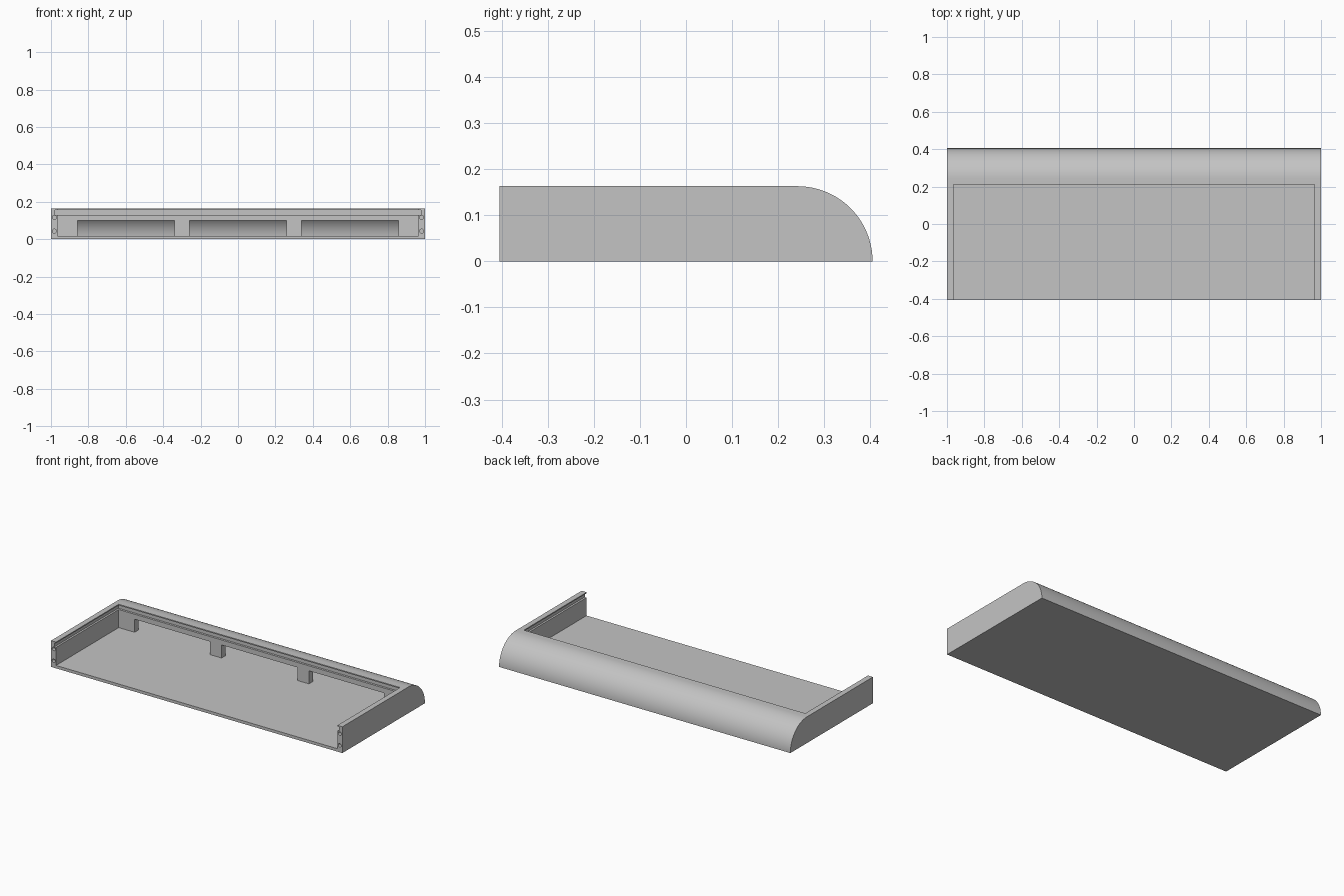
import bpy
import math

if "Cube" in bpy.data.objects:
    bpy.data.objects.remove(bpy.data.objects["Cube"])

# Main dimensions
HALF, FRONT, BACK, TOP = 1.0, -0.405, 0.405, 0.163
FLOOR = 0.018           # floor thickness
INNER, REAR = 0.966, 0.21   # tray opening half width and rear edge
ARC_Y = BACK - TOP      # centre of the rounded rear edge

grey = bpy.data.materials.new("case grey")
grey.use_nodes = True
grey.diffuse_color = (0.55, 0.55, 0.55, 1)
grey.node_tree.nodes["Principled BSDF"].inputs["Base Color"].default_value = (0.55, 0.55, 0.55, 1)


def extrude_x(name, profile, x0, x1):
    """Solid made by sweeping a counter-clockwise (y, z) profile along x."""
    n = len(profile)
    verts = [(x, y, z) for x in (x0, x1) for y, z in profile]
    faces = [tuple(reversed(range(n))), tuple(range(n, 2 * n))]
    faces += [(i, (i + 1) % n, n + (i + 1) % n, n + i) for i in range(n)]
    mesh = bpy.data.meshes.new(name)
    mesh.from_pydata(verts, [], faces)
    mesh.materials.append(grey)
    obj = bpy.data.objects.new(name, mesh)
    bpy.context.collection.objects.link(obj)
    return obj


def box(name, x0, x1, y0, y1, z0, z1):
    return extrude_x(name, [(y0, z0), (y1, z0), (y1, z1), (y0, z1)], x0, x1)


def arc(radius, start, steps=32):
    """Quarter round points from the height start up to the crown."""
    a0 = math.asin(start / radius)
    angles = [a0 + (math.pi / 2 - a0) * i / steps for i in range(steps + 1)]
    return [(ARC_Y + radius * math.cos(a), radius * math.sin(a)) for a in angles]


def cut(target, cutter):
    cutter.hide_render = True
    mod = target.modifiers.new("cut", 'BOOLEAN')
    mod.operation = 'DIFFERENCE'
    mod.solver = 'EXACT'
    mod.object = cutter
    bpy.context.view_layer.objects.active = target
    bpy.ops.object.modifier_apply(modifier=mod.name)
    bpy.data.objects.remove(cutter)


# Outer block with rounded rear edge
case = extrude_x("tray_case", [(FRONT, 0)] + arc(TOP, 0) + [(FRONT, TOP)], -HALF, HALF)

# Open tray, and the slot for a sliding lid below the top lip
cut(case, box("tray_cutter", -INNER, INNER, FRONT - 0.1, REAR, FLOOR, TOP + 0.1))
cut(case, box("lid_slot_cutter", -0.978, 0.978, FRONT - 0.1, REAR + 0.013, 0.13, 0.156))

# Hollow behind the rear wall, following the rounded edge
hollow = [(REAR + 0.04, FLOOR)] + arc(TOP - 0.02, FLOOR)[:-1] + [(REAR + 0.04, TOP - 0.0202)]
cut(case, extrude_x("hollow_cutter", hollow, -INNER + 0.002, INNER - 0.002))

# Three openings through the rear wall, leaving posts between them
for x0, x1 in ((-0.857, -0.34), (-0.26, 0.26), (0.34, 0.857)):
    cut(case, box("opening_cutter", x0, x1, REAR - 0.02, REAR + 0.06, FLOOR, 0.099))

# Screw holes in the front ends of the side walls
for x in (-0.982, 0.982):
    for z in (0.043, 0.116):
        bpy.ops.mesh.primitive_cylinder_add(vertices=24, radius=0.011, depth=0.2,
                                            location=(x, FRONT, z),
                                            rotation=(math.pi / 2, 0, 0))
        cut(case, bpy.context.object)

# Smooth round edge, crisp corners
bpy.ops.object.select_all(action='DESELECT')
case.select_set(True)
bpy.context.view_layer.objects.active = case
bpy.ops.object.shade_smooth_by_angle(angle=math.radians(30))
